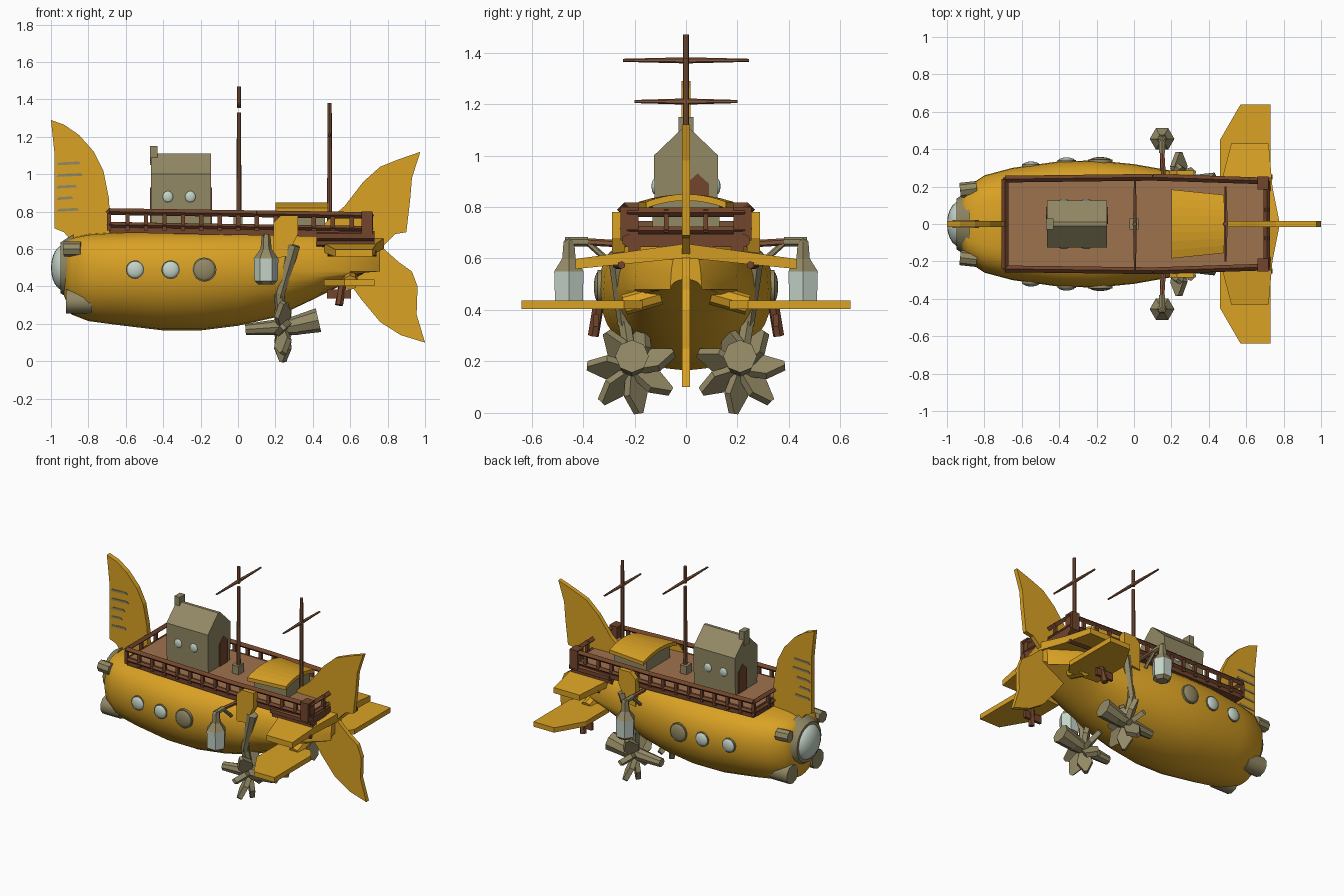
import bpy, bmesh
from math import sin, cos, pi, radians
from mathutils import Vector, Matrix

cube = bpy.data.objects.get("Cube")
if cube:
    bpy.data.objects.remove(cube, do_unlink=True)


def material(name, r, g, b):
    mat = bpy.data.materials.new(name)
    mat.use_nodes = True
    mat.diffuse_color = (r, g, b, 1)
    bsdf = next(n for n in mat.node_tree.nodes if n.type == 'BSDF_PRINCIPLED')
    bsdf.inputs["Base Color"].default_value = (r, g, b, 1)
    bsdf.inputs["Roughness"].default_value = 0.8
    return mat


yellow = material("golden yellow", 0.70, 0.36, 0.018)
tan = material("olive tan", 0.29, 0.25, 0.13)
glass = material("pale glass", 0.56, 0.66, 0.58)
deck_wood = material("deck wood", 0.35, 0.17, 0.075)
rail_wood = material("dark rail wood", 0.17, 0.06, 0.025)
mast_wood = material("mast wood", 0.24, 0.10, 0.045)


def finish(name, bm, *mats, smooth=False):
    bmesh.ops.recalc_face_normals(bm, faces=bm.faces[:])
    mesh = bpy.data.meshes.new(name)
    bm.to_mesh(mesh)
    bm.free()
    obj = bpy.data.objects.new(name, mesh)
    bpy.context.collection.objects.link(obj)
    for mat in mats:
        mesh.materials.append(mat)
    if smooth:
        bpy.ops.object.select_all(action='DESELECT')
        obj.select_set(True)
        bpy.context.view_layer.objects.active = obj
        bpy.ops.object.shade_smooth_by_angle(angle=radians(40))
    return obj


def box(name, mat, center, size):
    bm = bmesh.new()
    bmesh.ops.create_cube(bm, size=1, matrix=Matrix.Translation(center) @ Matrix.Diagonal((*size, 1)))
    return finish(name, bm, mat)


def rod(name, mat, a, b, r1, r2=None, sides=8):
    a, b = Vector(a), Vector(b)
    turn = (b - a).to_track_quat('Z', 'Y').to_matrix().to_4x4()
    bm = bmesh.new()
    bmesh.ops.create_cone(bm, cap_ends=True, segments=sides, radius1=r1, radius2=r1 if r2 is None else r2,
                          depth=(b - a).length, matrix=Matrix.Translation((a + b) / 2) @ turn)
    return finish(name, bm, mat, smooth=sides > 6)


def ball(name, mat, center, scale):
    bm = bmesh.new()
    bmesh.ops.create_uvsphere(bm, u_segments=20, v_segments=12, radius=1,
                              matrix=Matrix.Translation(center) @ Matrix.Diagonal((*scale, 1)))
    return finish(name, bm, mat, smooth=True)


def loft(bm, rings):
    loops = [[bm.verts.new(p) for p in ring] for ring in rings]
    for a, b in zip(loops, loops[1:]):
        for i in range(len(a)):
            j = (i + 1) % len(a)
            bm.faces.new((a[i], a[j], b[j], b[i]))
    bm.faces.new(loops[0])
    bm.faces.new(loops[-1])


def prism(name, mat, outline, place, thick):
    """Extrude an outline; place(u, v, w) maps it into space."""
    bm = bmesh.new()
    loft(bm, [[place(u, v, w) for u, v in outline] for w in (-thick / 2, thick / 2)])
    return finish(name, bm, mat)


def upright(u, v, w):
    return (u, w, v)


# Hull: cross-sections along the body (x, half width, keel height, top height)
sections = [(-.93, .13, .35, .62), (-.89, .20, .25, .66), (-.8, .26, .215, .68), (-.65, .30, .195, .69),
            (-.4, .335, .165, .70), (-.2, .34, .165, .70), (0, .32, .19, .70), (.2, .285, .235, .70),
            (.4, .245, .33, .69), (.6, .20, .43, .68), (.76, .06, .52, .64)]


def ring(x, w, low, high):
    mid = min(.48, (low + high) / 2 + .06)
    points = []
    for i in range(28):
        t = 2 * pi * i / 28
        c, s = cos(t), sin(t)
        if s < 0:
            points.append((x, w * c, mid + (mid - low) * s))
        else:
            flat = (abs(c) ** .55) * (1 if c > 0 else -1)
            points.append((x, w * flat, mid + (high - mid) * s ** .9))
    return points


def hull_width(x):
    for a, b in zip(sections, sections[1:]):
        if a[0] <= x <= b[0]:
            return a[1] + (b[1] - a[1]) * (x - a[0]) / (b[0] - a[0])


bm = bmesh.new()
loft(bm, [ring(*s) for s in sections])
finish("hull", bm, yellow, smooth=True)

# Deck with dark planked edge
deck = [(-.69, -.24), (.1, -.25), (.71, -.23), (.71, .23), (.1, .25), (-.69, .24)]
prism("deck_edge", rail_wood, deck, lambda u, v, w: (u, v, .70 - .02 * u + w), .05)
prism("deck_floor", deck_wood, [(u * .98, v * .96) for u, v in deck],
      lambda u, v, w: (u, v, .728 - .02 * u + w), .008)

# Railing following the deck outline
for i, (ax, ay) in enumerate(deck):
    bx, by = deck[(i + 1) % len(deck)]
    for height, radius in ((.79, .018), (.72, .014)):
        rod("rail", rail_wood, (ax, ay, height - .015 * ax), (bx, by, height - .015 * bx), radius, sides=4)
    count = max(3, round(abs(bx - ax) / .1))
    for k in range(count):
        f = k / count
        x, y = ax + (bx - ax) * f, ay + (by - ay) * f
        box("rail_post", rail_wood, (x, y, .745), (.022, .018, .09))

# Nose window, rim and thruster tubes
rod("nose_rim", tan, (-.95, 0, .50), (-.88, 0, .50), .135, .18, sides=20)
ball("nose_window", glass, (-.93, 0, .50), (.07, .122, .122))
for s in (1, -1):
    rod("nose_tube", tan, (-.92, s * .14, .32), (-.78, s * .14, .32), .065, sides=10)
    rod("nose_side_pipe", tan, (-.93, s * .18, .60), (-.84, s * .19, .60), .04, sides=8)

# Crest fin with slashes
crest = [(-1, 1.29), (-.93, 1.265), (-.85, 1.21), (-.77, 1.12), (-.72, 1.02), (-.69, .87), (-.68, .66),
         (-.88, .63), (-.93, .69), (-.98, .71), (-.98, 1.1)]
prism("crest_fin", yellow, crest, upright, .034)
for k, length in enumerate((.12, .09, .11, .14, .13)):
    prism("crest_slash", tan, [(-.97, .8), (-.97 + length, .806), (-.98 + length, .82), (-.96, .815)],
          lambda u, v, w: (u, w, v + k * .062), .042)

# Tail fin
tail = [(.42, .70), (.57, .83), (.67, .96), (.76, 1.04), (.86, 1.08), (.975, 1.12), (.93, .98), (.92, .86),
        (.90, .69), (.84, .68), (.77, .61), (.86, .53), (.93, .48), (.96, .40), (.955, .25), (1, .10),
        (.87, .14), (.76, .21), (.66, .33), (.58, .44)]
prism("tail_fin", yellow, tail, upright, .03)

# Horizontal fins, struts and stern planking
upper = [(.5, 0), (.46, .2), (.52, .43), (.72, .43), (.74, .2), (.78, 0)]
lower = [(.46, .19), (.46, .45), (.57, .64), (.73, .64), (.73, .24), (.68, .17)]
for s in (1, -1):
    prism("upper_fin", yellow, upper, lambda u, v, w: (u, s * v, .63 - .12 * v + w * (1.4 - v)), .04)
    prism("lower_fin", yellow, lower, lambda u, v, w: (u, s * v, .42 + w), .034)
    rod("lower_fin_strut", rail_wood, (.54, s * .36, .30), (.56, s * .34, .42), .022, sides=6)
    box("fin_bracket", rail_wood, (.54, s * .35, .36), (.13, .02, .05))
    rod("lower_fin_root", yellow, (.6, s * .1, .46), (.6, s * .24, .42), .04)
    rod("fin_edge_beam", rail_wood, (.48, s * .27, .575), (.74, s * .25, .575), .016, sides=6)
    for height, inset in ((.67, .225), (.635, .20)):
        rod("stern_plank", rail_wood, (.42, s * inset, height), (.73, s * inset, height), .026, sides=6)
    box("stern_corner", rail_wood, (.69, s * .22, .735), (.06, .07, .13))
box("stern_beam", rail_wood, (.70, 0, .67), (.05, .44, .05))

# Deck house with gable roof, doors, windows and chimney
gable = [(-.12, .72), (.12, .72), (.125, 1), (.01, 1.11), (-.01, 1.11), (-.125, 1)]
prism("deck_house", tan, gable, lambda u, v, w: (-.305 + w, u, v), .32)
box("chimney", tan, (-.45, 0, 1.10), (.04, .06, .10))
for x in (-.466, -.144):
    prism("house_door", rail_wood, [(0, .73), (.09, .73), (.09, .89), (.045, .93), (0, .89)],
          lambda u, v, w: (x + w, u, v), .008)
for s in (1, -1):
    for x in (-.375, -.255):
        ball("house_window", glass, (x, s * .122, .88), (.028, .012, .03))

# Rear cabin with arched roof
box("rear_cabin", tan, (.34, 0, .77), (.25, .26, .11))
arch = [(.17 * k / 4, .85 - .03 * (k / 4) ** 2) for k in range(-4, 5)]
arch += [(y, z - .025) for y, z in reversed(arch)]
prism("rear_cabin_roof", yellow, arch, lambda u, v, w: (.34 + w, u * (1 - w * .6), v), .28)

# Masts and yards
box("mast_base", tan, (0, 0, .75), (.05, .06, .08))
for x, top, yard, reach in ((.005, 1.47, 1.37, .245), (.49, 1.38, 1.21, .20)):
    rod("mast", mast_wood, (x, 0, .72), (x, 0, top if x > .1 else 1.33), .014, .011)
    for s in (1, -1):
        rod("yard", mast_wood, (x, 0, yard), (x, s * reach, yard), .012, .006, sides=6)
rod("mast_tip", mast_wood, (.005, 0, 1.355), (.005, 0, 1.47), .011)

for s in (1, -1):
    # Portholes
    for x, mat in ((-.55, glass), (-.36, glass), (-.18, tan)):
        y = s * hull_width(x)
        size = .05 if mat is glass else .065
        rod("porthole_rim", tan, (x, y - s * .03, .49), (x, y + s * .006, .49), size, sides=16)
        ball("porthole", mat, (x, y, .49), (size * .94, .02, size * .94))

    # Hanging lantern: inset panes become glass
    profile = [(.04, .41), (.062, .43), (.066, .55), (.03, .60), (.024, .665), (.012, .68)]
    bm = bmesh.new()
    loft(bm, [[(.15 + r * cos(k * pi / 3), s * .455 + r * sin(k * pi / 3), z) for k in range(6)]
              for r, z in profile])
    panes = [f for f in bm.faces if .46 < f.calc_center_median().z < .52]
    bmesh.ops.inset_individual(bm, faces=panes, thickness=.008, depth=.004)
    for f in panes:
        f.material_index = 1
    finish("lantern", bm, tan, glass)
    rod("lantern_arm", mast_wood, (.16, s * .22, .655), (.15, s * .39, .665), .014, sides=6)
    rod("lantern_hook", tan, (.15, s * .38, .665), (.15, s * .47, .665), .018, sides=6)
    rod("lantern_brace", tan, (.15, s * .29, .58), (.15, s * .38, .66), .012, sides=6)

    # Propeller mount and strut
    prism("strut_cowl", yellow, [(.19, .55), (.19, .74), (.23, .78), (.32, .78), (.32, .68), (.26, .56)],
          lambda u, v, w: (u, s * (.262 + w), v), .05)
    rod("propeller_strut", tan, (.30, s * .27, .62), (.22, s * .24, .34), .035, .025, sides=6)
    rod("propeller_hanger", tan, (.22, s * .24, .36), (.24, s * .21, .18), .028, sides=6)

    # Propeller: pod, hub and tilted leaf blades
    hub = Vector((.24, s * .21, .17))
    rod("propeller_pod", tan, hub - Vector((.2, 0, 0)), hub + Vector((.08, 0, .02)), .03, .05)
    rod("propeller_nozzle", tan, hub + Vector((.06, 0, .02)), hub + Vector((.19, 0, .05)), .05, .065)
    leaf = [(.02, -.025), (.10, -.05), (.175, -.01), (.175, .01), (.10, .05), (.02, .025)]
    for k in range(7):
        turn = Matrix.Rotation(s * (2 * pi * k / 7 + .3), 3, 'X') @ Matrix.Rotation(radians(45), 3, 'Z')
        prism("propeller_blade", tan, leaf, lambda u, v, w: hub + turn @ Vector((v, w, u)), .032)
